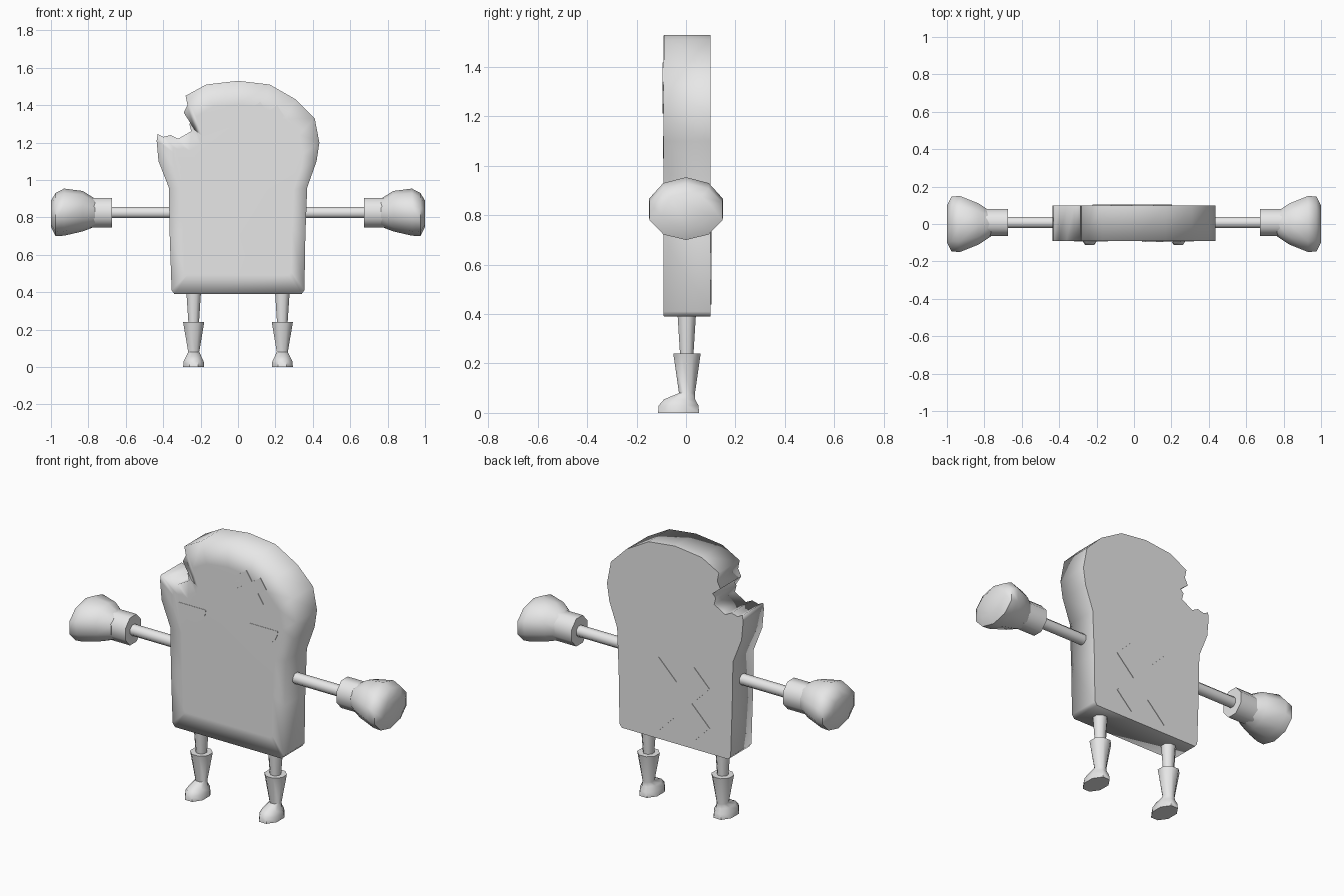
import bpy, bmesh, math
from mathutils import Vector

cube = bpy.data.objects.get("Cube")
if cube:
    bpy.data.objects.remove(cube, do_unlink=True)

grey = bpy.data.materials.new("plain_grey")
grey.use_nodes = True
GREY = (0.8, 0.8, 0.8, 1)
grey.diffuse_color = GREY
grey.node_tree.nodes["Principled BSDF"].inputs["Base Color"].default_value = GREY


def make(name, rings, sharp=None, angle=50):
    """Skin a stack of equal-sized point rings, cap both ends and smooth it."""
    bm = bmesh.new()
    loops = [[bm.verts.new(p) for p in ring] for ring in rings]
    n = len(loops[0])
    for a, b in zip(loops, loops[1:]):
        for i in range(n):
            j = (i + 1) % n
            bm.faces.new((a[i], a[j], b[j], b[i]))
    bm.faces.new(loops[0])
    bm.faces.new(loops[-1])
    bmesh.ops.recalc_face_normals(bm, faces=bm.faces)
    for f in bm.faces:
        f.smooth = True
    for e in bm.edges:
        if sharp:
            e.smooth = not sharp(e)
        else:
            e.smooth = e.calc_face_angle(0) < math.radians(angle)
    mesh = bpy.data.meshes.new(name)
    bm.to_mesh(mesh)
    bm.free()
    mesh.materials.append(grey)
    obj = bpy.data.objects.new(name, mesh)
    bpy.context.collection.objects.link(obj)
    return obj


def oval(n, rx, ry, turn=0.5):
    return [(rx * math.cos(math.tau * (i + turn) / n),
             ry * math.sin(math.tau * (i + turn) / n)) for i in range(n)]


def plate(name, outline, y0, y1):
    make(name, [[(x, y, z) for x, z in outline] for y in (y0, y1)], angle=30)


def cross(cx, cz, length, width, degrees):
    l, w = length / 2, width / 2
    pts, out = [(l, -w), (l, w), (w, w)], []
    for q in range(4):
        t = math.radians(degrees + 90 * q)
        for x, z in pts:
            out.append((cx + x * math.cos(t) - z * math.sin(t),
                        cz + x * math.sin(t) + z * math.cos(t)))
    return out


# Bread slice with a bite out of the upper right corner
FRONT, BACK = -0.09, 0.10
slice_outline = [
    (-0.34, 0.39), (0.34, 0.39), (0.355, 0.41), (0.36, 0.7), (0.37, 0.96),
    (0.42, 1.1), (0.435, 1.2), (0.41, 1.33), (0.31, 1.43), (0.17, 1.51),
    (0, 1.53), (-0.17, 1.51), (-0.28, 1.45), (-0.27, 1.40), (-0.29, 1.36),
    (-0.24, 1.32), (-0.26, 1.30), (-0.25, 1.26), (-0.32, 1.22), (-0.36, 1.24),
    (-0.40, 1.23), (-0.43, 1.245), (-0.435, 1.21), (-0.425, 1.1),
    (-0.37, 0.96), (-0.365, 0.7), (-0.355, 0.41)]


def slice_ring(y, scale=1):
    return [(x * scale, y, 0.9 + (z - 0.9) * scale) for x, z in slice_outline]


make("bread_slice",
     [slice_ring(BACK), slice_ring(FRONT), slice_ring(FRONT - 0.002, 0.8)],
     sharp=lambda e: all(v.co.y > 0.09 for v in e.verts))

# Crossed plasters on the forehead and back
plate("forehead_plaster", cross(0.145, 1.315, 0.2, 0.07, 33), FRONT - 0.005, FRONT + 0.002)
plate("back_plaster", cross(-0.01, 0.65, 0.46, 0.14, 45), BACK - 0.002, BACK + 0.003)

for side, s in (("left", 1), ("right", -1)):
    # Lower eye: half disc
    eye = [(s * 0.23 + 0.09 * math.cos(math.pi * i / 10),
            1.12 - 0.09 * math.sin(math.pi * i / 10)) for i in range(11)]
    plate(side + "_eye", eye, FRONT - 0.004, FRONT + 0.002)

    # Thin arm and cuff
    def across(x, ry, rz, cy=0.008, cz=0.825, n=8):
        return [(s * x, cy + a, cz + b) for a, b in oval(n, ry, rz)]

    make(side + "_arm", [across(x, 0.032, 0.032) for x in (0.33, 0.72)])
    make(side + "_cuff", [across(x, 0.078, 0.086) for x in (0.675, 0.8)])

    # Rounded mitten: x, half width, half height, centre height
    mitten = [(0.765, 0.07, 0.075, 0.825), (0.83, 0.115, 0.108, 0.833),
              (0.93, 0.157, 0.126, 0.828), (0.975, 0.155, 0.115, 0.815),
              (1.0, 0.105, 0.07, 0.82)]
    make(side + "_mitten", [across(x, a, b, 0.0, z, 10) for x, a, b, z in mitten])

    # Tapered leg and boot: height, half width, half depth, centre depth
    def level(z, rx, ry, cy, n=8):
        return [(s * 0.237 + a, cy + b, z) for a, b in oval(n, rx, ry)]

    make(side + "_leg", [level(0.41, 0.043, 0.041, 0.003), level(0.2, 0.028, 0.027, 0.003)])
    boot = [(0.24, 0.061, 0.06, 0.004), (0.08, 0.032, 0.035, 0.004),
            (0.055, 0.045, 0.068, -0.026), (0.03, 0.058, 0.087, -0.03),
            (0, 0.061, 0.09, -0.03)]
    make(side + "_boot", [level(*b) for b in boot])
